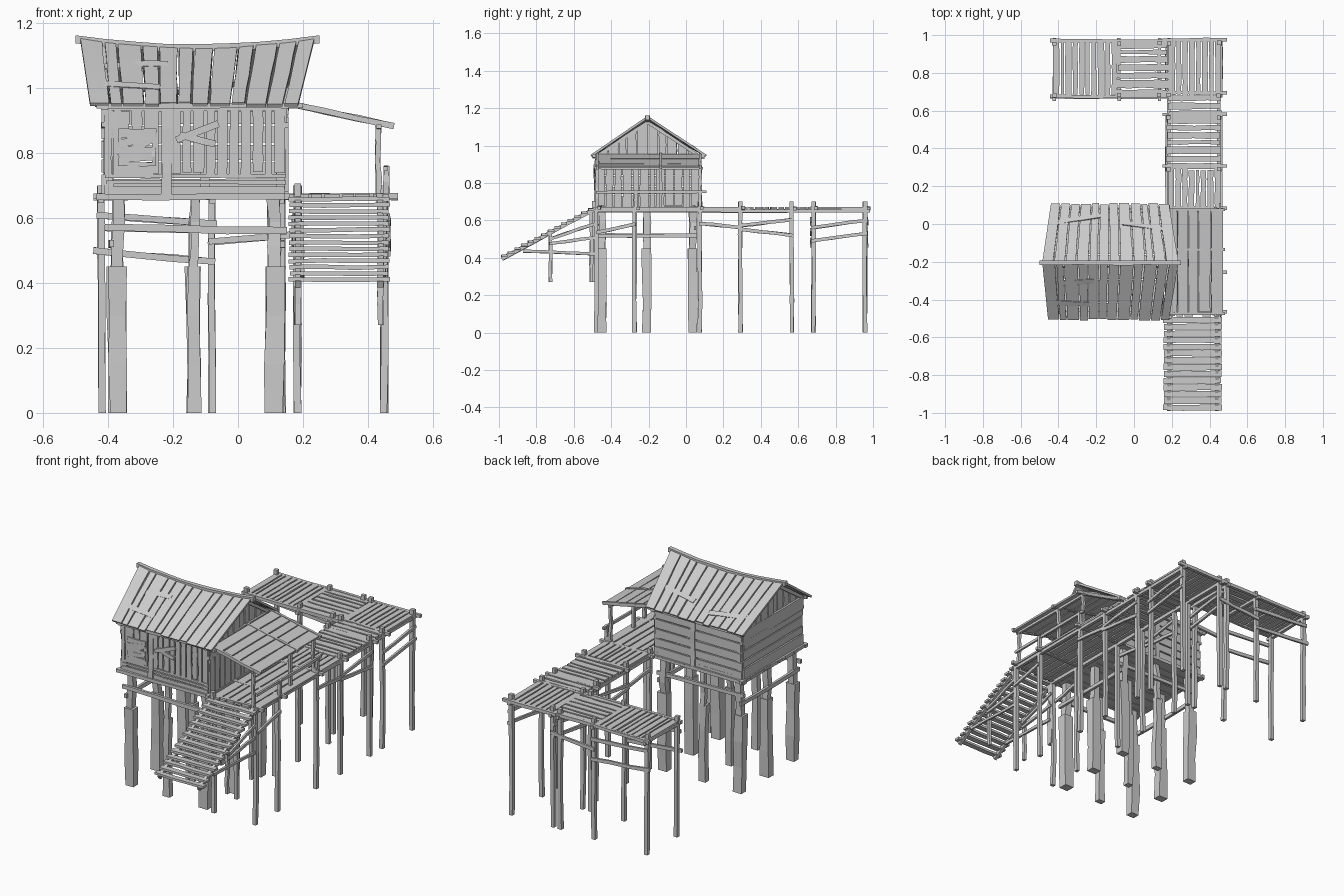
import bpy, bmesh, random
from mathutils import Vector as V

if "Cube" in bpy.data.objects:
    bpy.data.objects.remove(bpy.data.objects["Cube"])

random.seed(4)
parts = {}
R = random.uniform


def loft(name, rings):
    """Closed solid through a row of four-sided sections."""
    bm = parts.setdefault(name, bmesh.new())
    vs = [[bm.verts.new(p) for p in r] for r in rings]
    faces = [bm.faces.new(vs[0]), bm.faces.new(vs[-1])]
    for p, q in zip(vs, vs[1:]):
        for i in range(4):
            faces.append(bm.faces.new((p[i], p[(i + 1) % 4], q[(i + 1) % 4], q[i])))
    bmesh.ops.recalc_face_normals(bm, faces=faces)


def beam(name, a, b, w, h, up=(0, 0, 1), wob=.002, segs=3, sag=0):
    """Slightly crooked timber from a to b."""
    a, b = V(a), V(b)
    d = (b - a).normalized()
    side = d.cross(V(up)).normalized()
    n = side.cross(d)
    rings = []
    for k in range(segs + 1):
        t = k / segs
        c = a.lerp(b, t) + side * R(-wob, wob) + n * R(-wob, wob)
        c.z -= sag * 4 * t * (1 - t)
        s, u = side * w / 2 * R(.9, 1.1), n * h / 2 * R(.9, 1.1)
        rings.append([c - s - u, c + s - u, c + s + u, c - s + u])
    loft(name, rings)


def post(name, x, y, z0, z1, w=.022):
    beam(name, (x, y, z0), (x, y, z1), w, w, up=(0, 1, 0), wob=.003, segs=4)


def panel(name, a, b, c, d, n, th=.01, sag=0, end=.006, wob=.003):
    """Uneven planks running from edge a-b to edge c-d."""
    a, b, c, d = map(V, (a, b, c, d))
    nor = (b - a).cross(c - a).normalized() * th
    width = ((b - a).length + (d - c).length) / 2
    cuts = [0] + [(i + R(-.18, .18)) / n for i in range(1, n)] + [1]
    for s0, s1 in zip(cuts, cuts[1:]):
        rings = []
        lo, hi = R(-end, end), R(-end, end)
        ln = (c - a).length
        for k in range(5):
            t = k / 4
            tt = t + (lo / ln if k == 0 else hi / ln if k == 4 else 0)
            e = []
            for s, sg in ((s0, 1), (s1, -1)):
                if 0 < s < 1:
                    s += sg * (.0018 + R(0, wob)) / width
                p = a.lerp(b, s).lerp(c.lerp(d, s), tt)
                p.z -= sag * 4 * s * (1 - s) * t
                e.append(p)
            rings.append([e[0], e[1], e[1] + nor, e[0] + nor])
        loft(name, rings)


# House stilts, thick below and thinner above
for x, w in ((-.37, .054), (-.135, .04), (.11, .058)):
    for y in (-.45, -.21, .035):
        beam('house_stilt', (x, y, 0), (x + R(-.006, .006), y, .45), w, w * .85, up=(0, 1, 0), wob=.003)
        beam('house_stilt', (x, y, .44), (x, y, .66), w * .65, w * .65, up=(0, 1, 0), wob=.005)

# House floor and bracing below it
X0, X1, Y0, Y1, YR = -.41, .145, -.475, .07, -.205
panel('house_floor', (-.43, -.49, .66), (-.43, .09, .66), (.155, -.49, .66), (.155, .09, .66), 9, -.012, wob=.001)
for y in (-.485, .08):
    beam('floor_beam', (-.435, y, .665), (.16, y, .665), .02, .018)
for x in (-.42, .15):
    beam('floor_beam', (x, -.5, .665), (x, .1, .665), .02, .018)
for y in (-.47, .05):
    beam('house_brace', (-.41, y, .57), (.15, y, .56), .014, .022)
for x in (-.39, .135):
    beam('house_brace', (x, -.48, .52), (x, .06, .52), .014, .022)

# Corner posts, mid posts and wall plates
for x in (X0 + .012, X1 - .012):
    for y in (Y0 + .01, Y1 - .01):
        post('corner_post', x, y, .665, .945, .03)
post('wall_post', -.22, Y0, .67, .94, .03)
post('wall_post', -.1, Y1, .67, .94, .03)
for y in (Y0, Y1):
    beam('wall_plate', (X0, y, .94), (X1, y, .94), .022, .022)
    beam('wall_sill', (X0, y, .682), (X1, y, .682), .02, .018)
for x in (X0, X1):
    beam('wall_plate', (x, -.5, .942), (x, .1, .942), .022, .02)
    beam('wall_plate', (x, -.485, .885), (x, .08, .885), .018, .018)


# Front wall: planks around a boarded window
def front(x0, x1, z0, z1, n, flat=False):
    p, q, r, s = (x0, Y0, z0), (x1, Y0, z0), (x0, Y0, z1), (x1, Y0, z1)
    if flat:
        panel('front_wall', p, r, q, s, n, -.01)
    else:
        panel('front_wall', p, q, r, s, n, .01)


front(X0, X1, .685, .735, 3, True)
front(X0, -.36, .735, .935, 2)
front(-.26, -.22, .735, .935, 2)
front(-.36, -.26, .735, .768, 1)
front(-.36, -.26, .868, .935, 3)
front(-.205, X1, .735, .935, 10)
for z in (.765, .87):
    beam('window_frame', (-.368, Y0 - .01, z), (-.252, Y0 - .01, z), .012, .012)
for x in (-.362, -.258):
    post('window_frame', x, Y0 - .01, .76, .875, .011)
for za, zb in ((.782, .79), (.81, .802), (.83, .846), (.857, .853), (.785, .85)):
    beam('window_board', (-.365, Y0 - .012, za), (-.255, Y0 - .012, zb), .007, .023)
beam('wall_patch', (-.19, Y0 - .015, .84), (-.06, Y0 - .015, .89), .007, .022)
beam('wall_patch', (-.18, Y0 - .014, .855), (-.07, Y0 - .014, .825), .007, .02)

# Back and side walls
panel('back_wall', (X1, Y1, .68), (X1, Y1, .935), (X0, Y1, .68), (X0, Y1, .935), 5, -.01)
panel('left_wall', (X0, Y0, .675), (X0, Y0, .94), (X0, Y1, .675), (X0, Y1, .94), 5, .01)
panel('right_wall', (X1, Y0, .675), (X1, Y1, .675), (X1, Y0, .88), (X1, Y1, .88), 12, .01)
panel('right_wall', (X1, Y0, .89), (X1, Y0, .94), (X1, Y1, .89), (X1, Y1, .94), 2, -.01)
for x in (X0, X1):
    for y in (Y0, Y1):
        panel('gable', (x, y, .94), (x, YR, .94), (x, y, .947), (x, YR, 1.125), 5, .01, end=0)
        beam('gable_rafter', (x, y, .945), (x, YR, 1.125), .02, .018)

# Sagging flared roof, ridge, eaves and patch boards
panel('roof_front', (-.455, -.5, .943), (.185, -.5, .943), (-.485, YR, 1.145), (.235, YR, 1.145), 12, .012, .03)
panel('roof_back', (.185, .1, .943), (-.44, .1, .943), (.235, YR, 1.145), (-.485, YR, 1.145), 12, .012, .03)
beam('ridge_beam', (-.5, YR, 1.15), (.25, YR, 1.15), .024, .024, segs=8, sag=.028)
beam('eave_beam', (-.435, -.492, .945), (.2, -.492, .945), .016, .016)
beam('eave_beam', (-.435, .092, .945), (.19, .092, .945), .016, .016)


def slope(x, z, front_side):
    f = (z - .943) / .202
    y = -.5 + f * .295 if front_side else .1 - f * .305
    return (x, y + (-.008 if front_side else .008), z + .009 - .03 * f)


for xa, za, xb, zb, f in ((-.41, 1.075, -.215, 1.085, 1), (-.415, 1.01, -.24, 1.0, 1),
                          (-.42, 1.01, -.18, .985, 0), (-.06, 1.01, .18, 1.035, 0)):
    beam('roof_patch', slope(xa, za, f), slope(xb, zb, f), .028, .01, up=(0, -.57 if f else .57, .82))

# Porch roof on posts, with a low railing
panel('porch_roof', (.165, -.47, .945), (.47, -.47, .88), (.165, .075, .945), (.47, .075, .88), 5, .01)
for y in (-.475, -.135, .075):
    beam('porch_rafter', (.155, y, .952), (.48, y, .882), .014, .018)
    post('porch_post', .432, y, .665, .885, .016)
beam('porch_beam', (.432, -.49, .88), (.432, .09, .88), .014, .014)
for y in (-.27, .075):
    post('rail_post', .458, y, .66, .76, .018)
beam('rail', (.455, -.48, .752), (.455, .11, .752), .012, .016)

# Walkway decks: x range, y range, plank count, planks along x?
for x0, x1, y0, y1, n, along_x in ((.17, .465, -.485, .075, 6, 0), (.18, .46, .08, .29, 8, 0),
                                  (.175, .46, .29, .57, 7, 1), (.18, .46, .57, .68, 3, 1),
                                  (.18, .46, .68, .975, 8, 0), (-.09, .18, .68, .97, 7, 1),
                                  (-.43, -.09, .68, .97, 10, 0)):
    z = .662
    if along_x:
        panel('deck_planks', (x0, y0, z), (x0, y1, z), (x1, y0, z), (x1, y1, z), n, -.011, wob=.006)
    else:
        panel('deck_planks', (x0, y0, z), (x1, y0, z), (x0, y1, z), (x1, y1, z), n, .011, wob=.004)

# Beams below the decks
for y in (-.48, -.27, .07, .29, .565, .68, .96):
    beam('deck_crossbeam', (.15, y + .015, .665), (.492, y + .015, .665), .018, .018)
for x in (.185, .45):
    beam('deck_bearer', (x, -.49, .652), (x, .985, .652), .018, .018)
for y in (.675, .97):
    beam('deck_bearer', (-.445, y, .665), (.2, y, .665), .018, .018)
for x in (-.42, -.08, .135):
    beam('deck_crossbeam', (x, .65, .655), (x, .985, .655), .018, .018)

# Walkway stilts
for x in (.183, .45):
    for y in (-.48, -.275, .075, .29, .565, .682, .957):
        post('walkway_stilt', x, y, 0, .7 if y > .07 else .66)
for x in (-.42, -.08, .135):
    for y in (.682, .957):
        post('walkway_stilt', x, y, 0, .7)
post('stair_top_post', .183, -.49, .27, .705)

# Walkway braces: y start, z start, y end, z end
for x in (.172, .462):
    for ya, za, yb, zb in ((-.48, .535, -.27, .58), (.07, .585, .3, .562), (.28, .57, .575, .605),
                           (.28, .555, .575, .52), (.67, .56, .97, .602), (.67, .49, .97, .53)):
        beam('walkway_brace', (x, ya, za), (x, yb, zb), .012, .018)
for y in (.67, .968):
    beam('walkway_brace', (-.435, y, .607), (-.065, y, .582), .012, .02)
    beam('walkway_brace', (-.445, y, .498), (-.07, y, .465), .012, .02)
    beam('walkway_brace', (-.09, y, .525), (.19, y, .55), .012, .02)

# Stairs with stringers, treads and their supports
for x in (.185, .438):
    beam('stair_stringer', (x, -.985, .395), (x, -.48, .665), .018, .022)
    post('stair_support', x, -.725, .27, .53, .018)
    post('stair_support', x, -.505, .27, .64, .018)
    for ya, za, yb, zb in ((-.87, .437, -.49, .42), (-.73, .475, -.48, .51), (-.73, .5, -.48, .585)):
        beam('stair_brace', (x + .012, ya, za), (x + .012, yb, zb), .012, .016)
for i in range(14):
    t = i / 13
    y, z = -.972 + t * .465, .41 + t * .248
    beam('stair_tread', (.157 + R(-.003, .003), y, z), (.464 + R(-.003, .003), y, z), .032, .013)

# Turn each collected part into an object
for name, bm in parts.items():
    me = bpy.data.meshes.new(name)
    bm.to_mesh(me)
    bm.free()
    bpy.context.collection.objects.link(bpy.data.objects.new(name, me))
